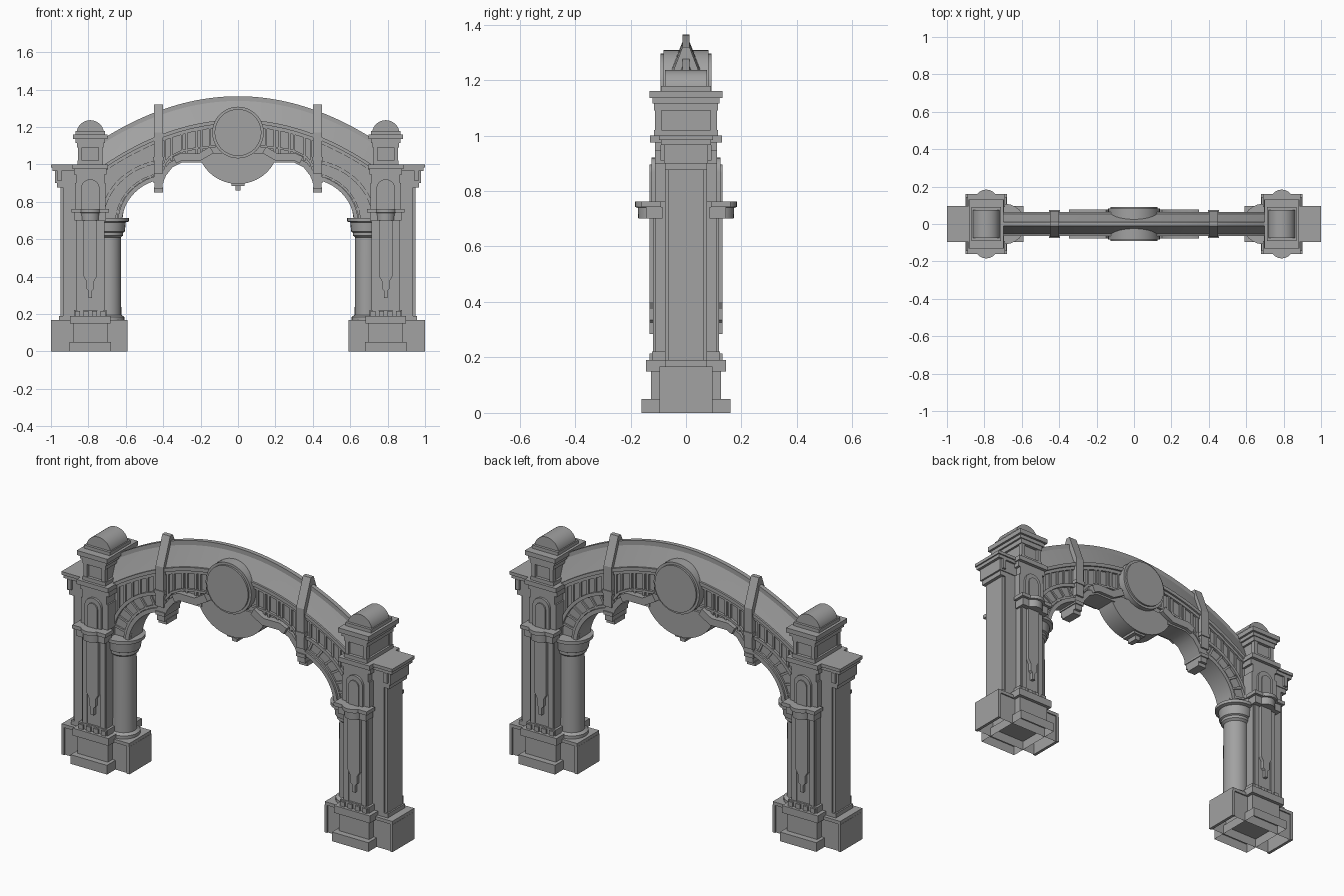
import bpy, bmesh, math

cube = bpy.data.objects.get("Cube")
if cube:
    bpy.data.objects.remove(cube)

stone = bpy.data.materials.new("grey stone")
stone.use_nodes = True
GREY = (0.36, 0.36, 0.36, 1)
stone.diffuse_color = GREY
stone.node_tree.nodes["Principled BSDF"].inputs["Base Color"].default_value = GREY


def finish(name, bm, smooth=False, open_bottom=False):
    bmesh.ops.recalc_face_normals(bm, faces=bm.faces)
    if open_bottom:
        down = [f for f in bm.faces if f.normal.z < -0.9]
        bmesh.ops.delete(bm, geom=down, context='FACES_ONLY')
    mesh = bpy.data.meshes.new(name)
    bm.to_mesh(mesh)
    bm.free()
    mesh.materials.append(stone)
    ob = bpy.data.objects.new(name, mesh)
    bpy.context.collection.objects.link(ob)
    if smooth:
        bpy.ops.object.select_all(action='DESELECT')
        ob.select_set(True)
        bpy.context.view_layer.objects.active = ob
        bpy.ops.object.shade_smooth_by_angle(angle=math.radians(35))
    return ob


def loft(name, rings, smooth=False, open_bottom=False):
    """Skin a list of equal closed rings and cap both ends."""
    bm = bmesh.new()
    rows = [[bm.verts.new(p) for p in ring] for ring in rings]
    n = len(rows[0])
    for a, b in zip(rows, rows[1:]):
        for i in range(n):
            j = (i + 1) % n
            bm.faces.new((a[i], a[j], b[j], b[i]))
    bm.faces.new(rows[0])
    bm.faces.new(rows[-1])
    return finish(name, bm, smooth, open_bottom)


def box(name, cx, hx, hy, z0, z1, cy=0, open_bottom=False):
    corners = [(-hx, -hy), (hx, -hy), (hx, hy), (-hx, hy)]
    return loft(name, [[(cx + x, cy + y, z) for x, y in corners] for z in (z0, z1)],
                open_bottom=open_bottom)


def prism(name, pts, y0, y1, smooth=False):
    return loft(name, [[(x, y, z) for x, z in pts] for y in (y0, y1)], smooth)


def column(name, cx, profile, cy=0, steps=24):
    angles = [math.tau * i / steps for i in range(steps)]
    return loft(name, [[(cx + r * math.cos(a), cy + r * math.sin(a), z) for a in angles]
                       for r, z in profile], True)


def sweep(name, xs, section):
    return loft(name, [[(x, y, z) for y, z in section(x)] for x in xs], True)


def band(name, path, thick, hy):
    """Raised moulding that follows a path in the front plane."""
    rings = []
    for i, (x, z) in enumerate(path):
        a, b = path[max(i - 1, 0)], path[min(i + 1, len(path) - 1)]
        dx, dz = b[0] - a[0], b[1] - a[1]
        k = thick / math.hypot(dx, dz)
        q = (x - dz * k, z + dx * k)
        rings.append([(x, -hy, z), (x, hy, z), (q[0], hy, q[1]), (q[0], -hy, q[1])])
    return loft(name, rings, True)


def arc(cx, cz, a, b, start, end, n=14):
    angles = [math.radians(start + (end - start) * i / n) for i in range(n + 1)]
    return [(cx + a * math.cos(t), cz + b * math.sin(t)) for t in angles]


def ridge(x):
    return 1.364 - 0.436 * x * x


def eave(x):
    return 1.235 - 0.47 * x * x


# Centre opening outline, running from the rib to the medallion
inner = [(0.41, 0.88), (0.385, 0.94), (0.35, 0.985), (0.30, 1.01), (0.18, 1.01), (0, 1.01)]


def soffit(x):
    x = abs(x)
    if x > 0.41:
        return 0.69 + 0.235 * math.sqrt(max(0.0, 1 - ((x - 0.36) / 0.26) ** 2))
    for (xa, za), (xb, zb) in zip(inner, inner[1:]):
        if x >= xb:
            return za + (zb - za) * (xa - x) / (xa - xb)


# Arched roof, ridge cap, cornice and wall
xs = [-0.73 + 1.46 * i / 40 for i in range(41)]
sweep("arch_roof", xs, lambda x: [(-0.055, eave(x)), (0.055, eave(x)), (0.05, eave(x) + 0.012),
                                  (0.012, ridge(x) - 0.025), (-0.012, ridge(x) - 0.025),
                                  (-0.05, eave(x) + 0.012)])
for name, low, high, hy, f in (("ridge_cap", -0.03, 0, 0.012, ridge), ("cornice_upper", -0.016, 0.004, 0.064, eave),
                               ("cornice_lower", -0.034, -0.016, 0.054, eave)):
    sweep(name, xs, lambda x: [(-hy, f(x) + low), (hy, f(x) + low), (hy, f(x) + high), (-hy, f(x) + high)])
half = [0, 0.18, 0.24, 0.30, 0.35, 0.385, 0.41, 0.44, 0.48, 0.52, 0.56, 0.59, 0.61, 0.62, 0.73]
wall_x = [-x for x in reversed(half[1:])] + half
sweep("arch_wall", wall_x, lambda x: [(-0.042, soffit(x) + 0.005), (0.042, soffit(x) + 0.005),
                                      (0.042, eave(x)), (-0.042, eave(x))])

for s in (-1, 1):
    def flip(pts):
        return [(s * x, z) for x, z in pts]

    # Spandrel mouldings, spokes and studs
    band("side_arch_soffit", flip(arc(0.36, 0.69, 0.26, 0.235, 4, 72)), -0.022 * s, 0.06)
    band("side_arch_inner_trim", flip(arc(0.36, 0.69, 0.285, 0.258, 4, 72)), -0.012 * s, 0.052)
    band("side_arch_outer_trim", flip(arc(0.36, 0.69, 0.36, 0.32, 8, 76)), -0.018 * s, 0.056)
    for d in range(14, 80, 11):
        t = math.radians(d)
        ends = [(0.36 + a * math.cos(t), 0.69 + b * math.sin(t)) for a, b in ((0.27, 0.245), (0.365, 0.325))]
        band("spandrel_spoke", flip(ends), 0.012, 0.05)
    for x in (0.47, 0.515, 0.56, 0.605, 0.65, 0.69):
        z0 = 0.69 + 0.32 * math.sqrt(1 - ((x - 0.36) / 0.36) ** 2)
        box("spandrel_stud", s * x, 0.006, 0.05, z0, eave(x) - 0.02)

    # Centre frame, panel trim and studs
    band("centre_soffit", flip(inner[:5]), 0.03 * -s, 0.06)
    band("centre_frame", flip([(0.33, 1.005), (0.30, 1.02), (0.20, 1.02), (0.13, 1.06)]), 0.04 * -s, 0.078)
    band("panel_trim", flip([(0.40, 0.985), (0.36, 1.035), (0.30, 1.065), (0.22, 1.08), (0.12, 1.09)]), 0.012 * -s, 0.056)
    for x in (0.39, 0.355, 0.30, 0.275, 0.22, 0.195, 0.15):
        box("panel_stud", s * x, 0.006, 0.052, soffit(x) + 0.04, eave(x) - 0.02)

    # Gabled rib
    rib = [(-0.07, 0.95), (0.07, 0.95), (0.07, 1.17), (0.012, 1.32), (-0.012, 1.32), (-0.07, 1.17)]
    loft("rib", [[(s * 0.425 + dx, y, z) for y, z in rib] for dx in (-0.024, 0.024)])
    box("rib_collar", s * 0.425, 0.029, 0.075, 1.02, 1.04)
    box("rib_corbel", s * 0.425, 0.022, 0.06, 0.87, 0.95)
    box("rib_corbel_trim", s * 0.425, 0.027, 0.066, 0.90, 0.92)
    box("rib_drop", s * 0.425, 0.025, 0.045, 0.85, 0.875)

    # Plinths
    c = 0.79 * s
    box("plinth", s * 0.795, 0.195, 0.088, 0, 0.15, open_bottom=True)
    box("plinth_cap", s * 0.795, 0.204, 0.095, 0.15, 0.168)
    for edge in (0.598, 0.992):
        box("plinth_corner", s * edge, 0.008, 0.095, 0, 0.15)
    box("pedestal_foot", c, 0.11, 0.16, 0, 0.05, open_bottom=True)
    box("pedestal", c, 0.092, 0.127, 0.05, 0.15)
    box("pedestal_cap", c, 0.108, 0.145, 0.15, 0.19)
    box("shaft_foot", c, 0.088, 0.122, 0.19, 0.222)
    for fy in (-1, 1):
        for i in range(4):
            box("foot_dentil", c + (i - 1.5) * 0.045, 0.013, 0.006, 0.19, 0.215, cy=fy * 0.126)

    # Main shaft with corner strips, outer pilaster and inner column
    box("main_shaft", c, 0.075, 0.112, 0.2, 0.98)
    for k in (-1, 1):
        box("shaft_strip", c + k * 0.054, 0.014, 0.119, 0.222, 0.72)
    box("outer_pilaster", s * 0.90, 0.05, 0.065, 0.168, 0.9)
    box("pilaster_back", s * 0.86, 0.075, 0.075, 0.168, 0.9)
    box("pilaster_foot", s * 0.89, 0.068, 0.075, 0.168, 0.19)
    for name, x, hx, hy, z0, z1 in (("neck", 0.91, 0.058, 0.075, 0.875, 0.9), ("block", 0.91, 0.068, 0.08, 0.9, 0.965),
                                    ("trim", 0.92, 0.073, 0.09, 0.965, 0.983), ("slab", 0.925, 0.075, 0.097, 0.983, 1.0)):
        box("pilaster_" + name, s * x, hx, hy, z0, z1)
    for k in (-1, 1):
        box("pilaster_bracket", s * 0.955, 0.01, 0.012, 0.91, 0.965, cy=k * 0.08)
    column("inner_column", s * 0.69, [(0.082, 0.168), (0.082, 0.185), (0.066, 0.195), (0.064, 0.61), (0.076, 0.62),
                                      (0.076, 0.635), (0.085, 0.64), (0.09, 0.69), (0.108, 0.695), (0.108, 0.712)])

    # Crown block and barrel cap
    for name, hx, hy, z0, z1 in (("upper_shaft", 0.082, 0.112, 0.76, 0.9), ("crown_block", 0.088, 0.112, 0.945, 0.975),
                                 ("crown_ledge", 0.095, 0.13, 0.975, 1.0), ("lantern_foot", 0.069, 0.115, 1.0, 1.02),
                                 ("lantern", 0.058, 0.098, 1.02, 1.09), ("lantern_trim", 0.07, 0.115, 1.09, 1.115),
                                 ("crown_slab_lower", 0.08, 0.12, 1.115, 1.135), ("crown_slab", 0.092, 0.132, 1.135, 1.16),
                                 ("barrel_foot", 0.078, 0.09, 1.16, 1.178)):
        box(name, c, hx, hy, z0, z1)
    for kx in (-1, 1):
        for ky in (-1, 1):
            box("lantern_post", c + kx * 0.054, 0.011, 0.012, 1.02, 1.09, cy=ky * 0.1)
    prism("barrel_cap", arc(c, 1.165, 0.073, 0.071, 0, 180, 18), -0.076, 0.076, True)

    # Niches, half-round corbels and stepped drops on both faces
    for fy in (-1, 1):
        for name, r, spring, depth in (("niche_surround", 0.05, 0.87, 0.125), ("niche_panel", 0.03, 0.865, 0.132)):
            pts = [(c + r, 0.76)] + arc(c, spring, r, r, 0, 180) + [(c - r, 0.76)]
            prism(name, pts, fy * 0.1, fy * depth, True)
        box("corbel_slab", c, 0.1, 0.035, 0.742, 0.762, cy=fy * 0.125)
        box("corbel_block", c, 0.085, 0.03, 0.70, 0.742, cy=fy * 0.115)
        column("corbel_round", c, [(0.05, 0.70), (0.052, 0.74), (0.062, 0.742), (0.062, 0.762)], cy=fy * 0.122)
        drop = [(0.035, 0.70), (0.035, 0.40), (0.02, 0.375), (0.02, 0.335), (0.009, 0.325), (0.009, 0.285)]
        prism("stepped_drop", [(c + x, z) for x, z in drop] + [(c - x, z) for x, z in reversed(drop)],
              fy * 0.1, fy * 0.131)

# Hanging medallion and round centre disc
prism("medallion", arc(0, 1.10, 0.215, 0.205, 204, 336, 20) + [(0.18, 1.06), (-0.18, 1.06)], -0.055, 0.055, True)
box("medallion_drop", 0, 0.036, 0.045, 0.885, 0.91)
box("medallion_pendant", 0, 0.014, 0.03, 0.86, 0.89)
for r, y in ((0.138, 0.082), (0.125, 0.092)):
    prism("centre_disc", arc(0, 1.17, r, r, 0, 360 - 360 / 48, 47), -y, y, True)
